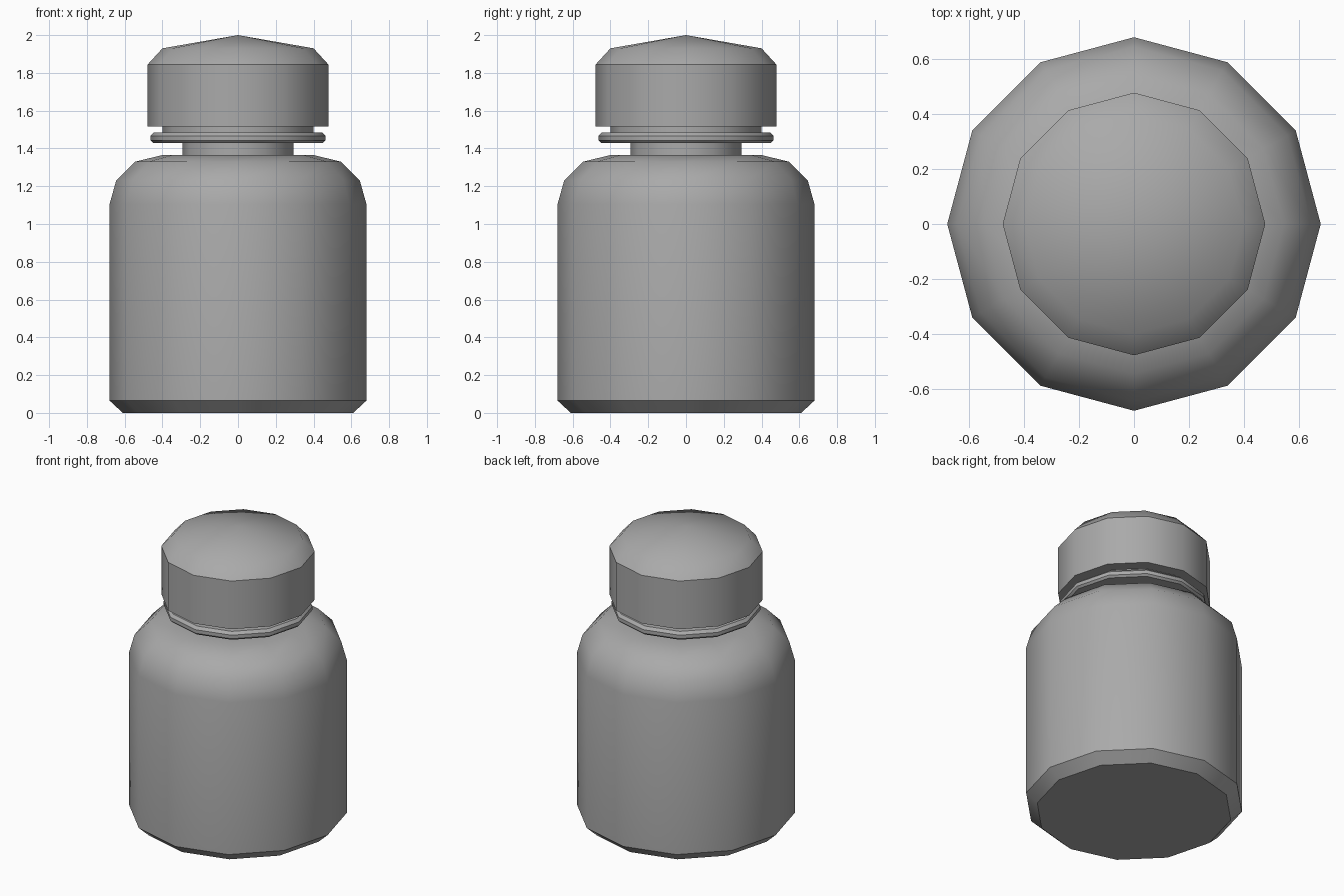
import bpy
import bmesh
from math import radians, cos, sin, tau

SIDES = 12

cube = bpy.data.objects.get("Cube")
if cube:
    bpy.data.objects.remove(cube, do_unlink=True)

# Single plain grey
grey = bpy.data.materials.new("plain grey")
grey.use_nodes = True
grey.diffuse_color = (0.4, 0.4, 0.4, 1)
grey.node_tree.nodes["Principled BSDF"].inputs["Base Color"].default_value = (0.4, 0.4, 0.4, 1)


def lathe(name, profile):
    """Turn a bottom-to-top (radius, height) profile; radius 0 makes a pole."""
    bm = bmesh.new()
    rings = []
    for r, z in profile:
        count = SIDES if r else 1
        rings.append([bm.verts.new((r * cos(tau * i / SIDES), r * sin(tau * i / SIDES), z))
                      for i in range(count)])
    for low, high in zip(rings, rings[1:]):
        for i in range(SIDES):
            j = (i + 1) % SIDES
            corners = [low[i % len(low)], low[j % len(low)],
                       high[j % len(high)], high[i % len(high)]]
            bm.faces.new(list(dict.fromkeys(corners)))
    bmesh.ops.recalc_face_normals(bm, faces=bm.faces)
    mesh = bpy.data.meshes.new(name)
    bm.to_mesh(mesh)
    bm.free()
    mesh.materials.append(grey)
    obj = bpy.data.objects.new(name, mesh)
    bpy.context.collection.objects.link(obj)
    bpy.ops.object.select_all(action='DESELECT')
    obj.select_set(True)
    bpy.context.view_layer.objects.active = obj
    bpy.ops.object.shade_smooth_by_angle(angle=radians(40))
    return obj


# Bottle: bevelled base, straight wall, rounded shoulder, narrow neck
lathe("bottle", [(0, 0), (0.61, 0), (0.68, 0.065), (0.68, 1.105), (0.645, 1.23),
                 (0.545, 1.33), (0.4, 1.365), (0.295, 1.365), (0.295, 1.44), (0, 1.44)])

# Flange around the neck with the narrower seal under the cap
lathe("neck_ring", [(0, 1.43), (0.45, 1.43), (0.463, 1.443), (0.463, 1.467),
                    (0.445, 1.485), (0.4, 1.485), (0.4, 1.53), (0, 1.53)])

# Cap: straight side, chamfer and shallow pointed top
lathe("cap", [(0, 1.515), (0.478, 1.515), (0.478, 1.845), (0.4, 1.93), (0, 2.0)])
